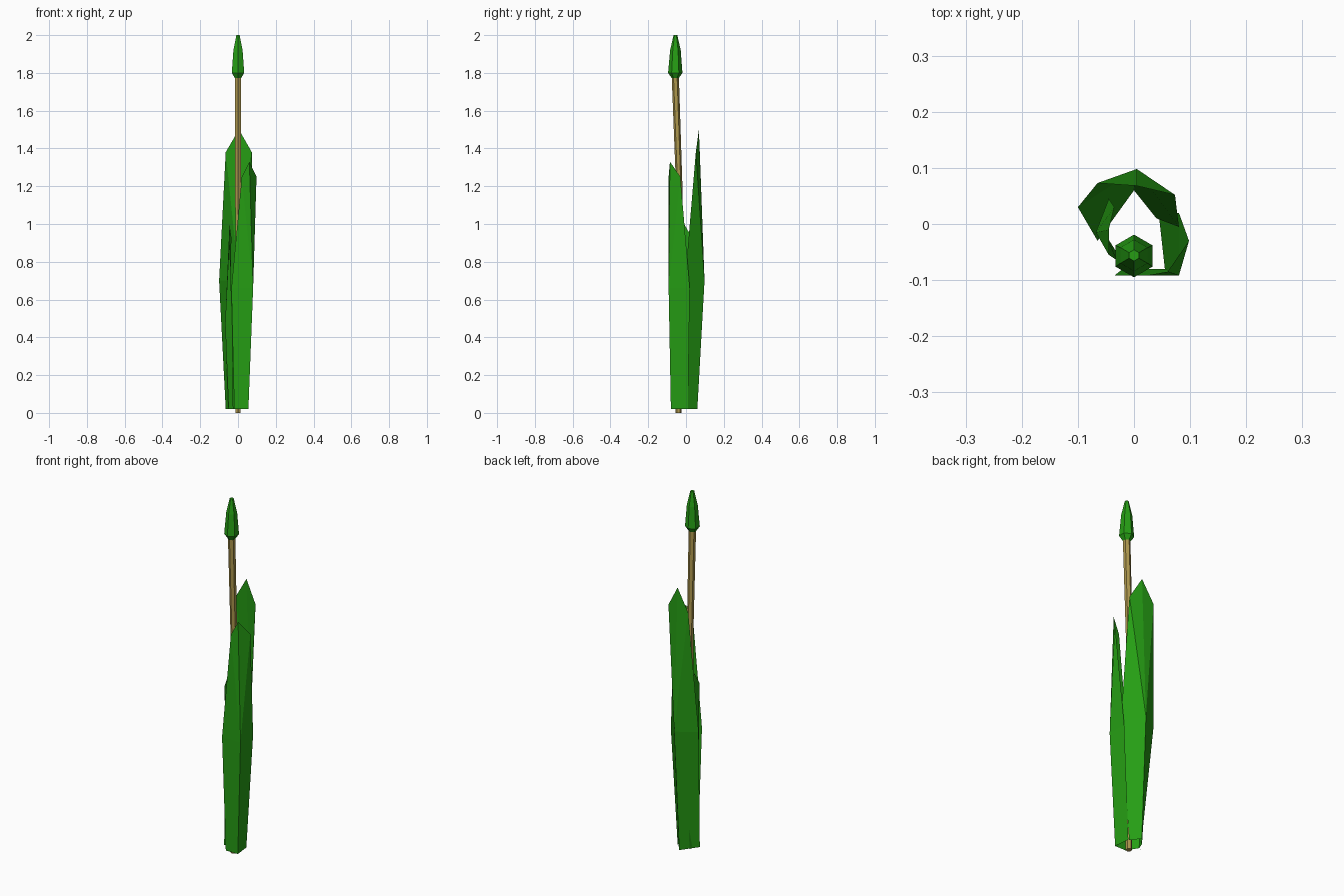
import bpy, math
from mathutils import Vector

cube = bpy.data.objects.get("Cube")
if cube:
    bpy.data.objects.remove(cube)


def make_material(name, colour):
    mat = bpy.data.materials.new(name)
    mat.use_nodes = True
    mat.diffuse_color = (*colour, 1)
    bsdf = next(n for n in mat.node_tree.nodes if n.type == 'BSDF_PRINCIPLED')
    bsdf.inputs["Base Color"].default_value = (*colour, 1)
    return mat


green = make_material("leaf green", (0.019, 0.34, 0.007))
tan = make_material("stem tan", (0.42, 0.31, 0.075))


def make_object(name, verts, faces, mat):
    mesh = bpy.data.meshes.new(name)
    mesh.from_pydata(verts, [], faces)
    mesh.materials.append(mat)
    obj = bpy.data.objects.new(name, mesh)
    bpy.context.collection.objects.link(obj)
    return obj


def lathe(name, rings, mat, sides=6):
    """Six-sided tube through rings of (y, z, radius), capped at both ends."""
    verts = []
    for y, z, r in rings:
        for i in range(sides):
            a = math.tau * (i + 0.5) / sides
            verts.append((r * math.cos(a), y + r * math.sin(a), z))
    faces = [tuple(reversed(range(sides))),
             tuple(range(len(verts) - sides, len(verts)))]
    for k in range(len(rings) - 1):
        for i in range(sides):
            j = (i + 1) % sides
            faces.append((k * sides + i, k * sides + j,
                          (k + 1) * sides + j, (k + 1) * sides + i))
    return make_object(name, verts, faces, mat)


def leaf(name, heights, base, middle, shoulders, tip):
    """Folded blade: three-point base and middle rows, two shoulders and a tip."""
    rows = (base, middle, shoulders, [tip])
    verts = [Vector((x, y, z)) for row, z in zip(rows, heights) for x, y in row]
    faces = [(0, 1, 4, 3), (1, 2, 5, 4),      # lower half
             (3, 4, 6), (4, 5, 7),            # sides up to the shoulders
             (6, 4, 8), (4, 7, 8)]            # folded point
    return make_object(name, verts, faces, green)


# Three leaves wrapped around the stem, each listed left edge, fold, right edge
leaf("back_leaf", (0.02, 0.70, 1.38, 1.5),
     [(0.04, 0.01), (0.0, 0.06), (-0.065, -0.03)],
     [(0.08, -0.005), (0.005, 0.098), (-0.1, 0.03)],
     [(0.073, 0.052), (-0.065, 0.073)], (0.005, 0.068))
leaf("left_leaf", (0.02, 0.66, 1.25, 1.33),
     [(-0.02, -0.08), (0.055, -0.08), (0.045, 0.01)],
     [(-0.035, -0.092), (0.08, -0.092), (0.08, 0.02)],
     [(0.02, -0.092), (0.098, -0.03)], (0.06, -0.085))
leaf("right_leaf", (0.02, 0.47, 0.93, 1.0),
     [(-0.035, 0.02), (-0.05, -0.02), (-0.025, -0.06)],
     [(-0.045, 0.045), (-0.068, -0.015), (-0.03, -0.065)],
     [(-0.035, 0.03), (-0.045, -0.055)], (-0.045, -0.01))

# Slightly bent stem and the closed bud on top
lathe("stem", [(-0.04, 0.0, 0.016), (-0.036, 0.6, 0.016),
               (-0.036, 1.2, 0.017), (-0.057, 1.79, 0.019)], tan)
lathe("bud", [(-0.057, 1.77, 0.017), (-0.057, 1.8, 0.038),
              (-0.056, 1.92, 0.028), (-0.056, 2.0, 0.01)], green)
